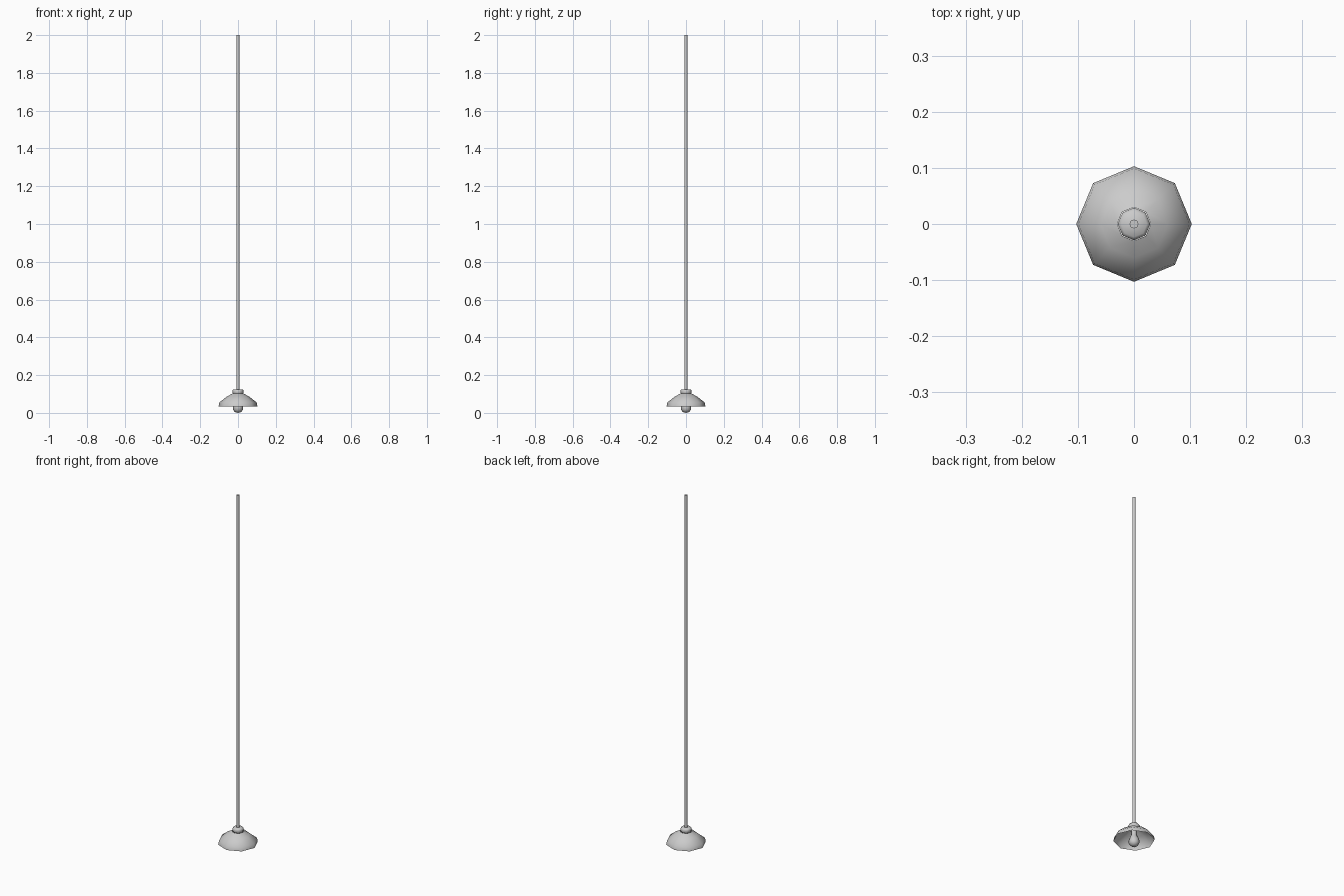
import bpy, bmesh, math

if "Cube" in bpy.data.objects:
    bpy.data.objects.remove(bpy.data.objects["Cube"])

SIDES = 8


def lathe(name, profile, sides=SIDES, angle=50):
    """Revolve (radius, height) points around z; zero radius closes to a point."""
    bm = bmesh.new()
    rings = []
    for r, z in profile:
        if r == 0:
            rings.append([bm.verts.new((0, 0, z))] * sides)
        else:
            rings.append([bm.verts.new((r * math.cos(math.tau * i / sides),
                                        r * math.sin(math.tau * i / sides), z))
                          for i in range(sides)])
    for low, high in zip(rings, rings[1:]):
        for i in range(sides):
            j = (i + 1) % sides
            bm.faces.new(dict.fromkeys((low[i], low[j], high[j], high[i])))
    mesh = bpy.data.meshes.new(name)
    bm.to_mesh(mesh)
    bm.free()
    obj = bpy.data.objects.new(name, mesh)
    bpy.context.collection.objects.link(obj)
    bpy.ops.object.select_all(action='DESELECT')
    obj.select_set(True)
    bpy.context.view_layer.objects.active = obj
    bpy.ops.object.shade_smooth_by_angle(angle=math.radians(angle))
    return obj


# Open flared shade with a short, nearly upright rim
lathe("lamp_shade", [(0.103, 0.034), (0.099, 0.055), (0.06, 0.086), (0.03, 0.102)])

# Collar joining the shade to the hanging rod
lathe("collar", [(0, 0.1), (0.025, 0.1), (0.029, 0.106), (0.029, 0.119),
                 (0.023, 0.125), (0, 0.125)])

# Rounded bulb with its neck running up into the collar
lathe("bulb", [(0, 0), (0.016, 0.004), (0.026, 0.016), (0.027, 0.032),
               (0.022, 0.048), (0.014, 0.065), (0.014, 0.101)])

# Long thin hanging rod
lathe("rod", [(0, 0.12), (0.008, 0.12), (0.008, 2.0), (0, 2.0)])
